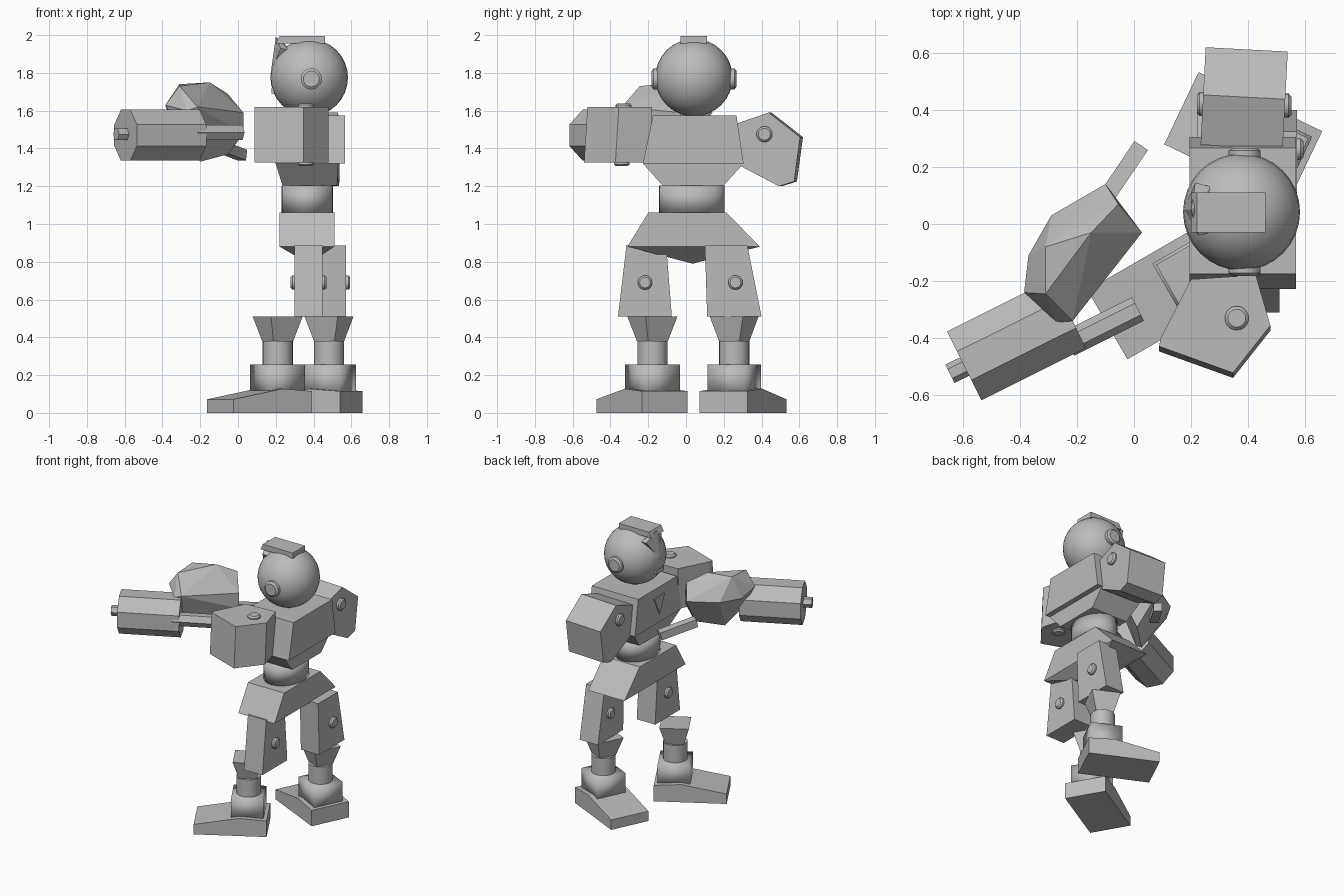
import bpy, bmesh, math
from mathutils import Vector, Matrix

cube = bpy.data.objects.get("Cube")
if cube:
    bpy.data.objects.remove(cube)

grey = bpy.data.materials.new("plain_grey")
grey.use_nodes = True
grey.diffuse_color = (0.5, 0.5, 0.5, 1)
grey.node_tree.nodes["Principled BSDF"].inputs["Base Color"].default_value = (0.5, 0.5, 0.5, 1)


def finish(name, bm, smooth=0):
    """Store a bmesh as an object; edges sharper than the smooth angle stay hard."""
    bmesh.ops.recalc_face_normals(bm, faces=bm.faces)
    for f in bm.faces:
        f.smooth = smooth > 0
    for e in bm.edges:
        e.smooth = e.calc_face_angle(0) < math.radians(smooth)
    me = bpy.data.meshes.new(name)
    bm.to_mesh(me)
    bm.free()
    me.materials.append(grey)
    ob = bpy.data.objects.new(name, me)
    bpy.context.collection.objects.link(ob)
    return ob


def solid(name, points, smooth=0):
    """Convex solid around a few corner points."""
    bm = bmesh.new()
    for p in points:
        bm.verts.new(p)
    res = bmesh.ops.convex_hull(bm, input=bm.verts)
    loose = [v for v in bm.verts if not v.link_faces]
    bmesh.ops.delete(bm, geom=loose, context='VERTS')
    bmesh.ops.dissolve_limit(bm, angle_limit=0.01, verts=bm.verts, edges=bm.edges)
    return finish(name, bm, smooth)


def block(name, low, high):
    """Tapered box between two rectangles (x0, x1, y0, y1, z)."""
    return solid(name, [(x, y, r[4]) for r in (low, high) for x in r[:2] for y in r[2:4]])


def rod(name, a, b, r1, r2, sides, turn=0, smooth=0, stretch=1):
    """Prism or frustum with the given number of sides from a to b."""
    a, b = Vector(a), Vector(b)
    d = (b - a).normalized()
    u = Vector((1, 0, 0)) if abs(d.z) > 0.99 else d.cross(Vector((0, 0, 1))).normalized()
    v = Vector((0, 1, 0)) if abs(d.z) > 0.99 else u.cross(d)
    pts = []
    for c, r in ((a, r1), (b, r2)):
        for i in range(sides):
            t = turn + math.tau * i / sides
            pts.append(c + r * (u * math.cos(t) + v * stretch * math.sin(t)))
    return solid(name, pts, smooth)


def hub(name, pos, direction, r=0.042):
    """Round rivet cap with a softened rim."""
    p, d = Vector(pos), Vector(direction)
    rod(name + "_rim", p - d * 0.02, p + d * 0.012, r, r, 20, smooth=40)
    rod(name + "_cap", p + d * 0.012, p + d * 0.022, r, r * 0.75, 20, smooth=30)


# Torso, waist and pelvis
block("chest", (0.195, 0.567, -0.228, 0.305, 1.32), (0.195, 0.567, -0.175, 0.267, 1.575))
block("abdomen", (0.235, 0.525, -0.125, 0.2, 1.205), (0.2, 0.53, -0.228, 0.305, 1.32))
rod("waist", (0.366, 0.03, 1.06), (0.366, 0.03, 1.205), 0.136, 0.136, 32, smooth=179, stretch=1.27)
block("pelvis", (0.22, 0.51, -0.31, 0.39, 0.88), (0.22, 0.51, -0.2, 0.215, 1.06))
solid("pelvis_underside", [(x, y, 0.88) for x in (0.22, 0.51) for y in (-0.31, 0.39)]
      + [(0.375, 0.035, 0.79)])
solid("chest_plate", [(x, y, z) for x in (0.189, 0.2)
                      for y, z in ((-0.03, 1.51), (0.09, 1.51), (0.03, 1.38))])

# Head with ears, crest and brow fin
bm = bmesh.new()
bmesh.ops.create_uvsphere(bm, u_segments=32, v_segments=16, radius=0.205,
                          matrix=Matrix.Translation((0.377, 0.042, 1.775)))
finish("head", bm, 60)
for side, y in (("right", -0.16), ("left", 0.245)):
    hub(side + "_ear", (0.388, y, 1.768), (0, math.copysign(1, y), 0), 0.056)
block("crest", (0.2, 0.46, -0.03, 0.11, 1.955), (0.22, 0.46, -0.03, 0.11, 1.995))
solid("brow_fin", [(0.2, 0.05, 1.99), (0.215, 0.145, 1.93), (0.225, -0.04, 1.93),
                   (0.172, 0.05, 1.79), (0.27, 0.13, 1.92), (0.27, -0.03, 1.92),
                   (0.25, 0.05, 1.95)])
solid("mouth", [(x, y, z) for x in (0.178, 0.24) for y in (0, 0.085) for z in (1.69, 1.72)])

# Legs: thigh, knee funnel, shin, ankle and foot turned outward
legs = {
    "right": dict(low=(0.3, 0.447, -0.36, -0.075, 0.51), high=(0.3, 0.447, -0.315, -0.105, 0.89),
                  hub_y=-0.217, ankle=(0.21, -0.178), turn=math.radians(210)),
    "left": dict(low=(0.425, 0.572, 0.112, 0.4, 0.51), high=(0.425, 0.572, 0.1, 0.325, 0.885),
                 hub_y=0.262, ankle=(0.482, 0.255), turn=math.radians(154.5)),
}
for side, leg in legs.items():
    block(side + "_thigh", leg["low"], leg["high"])
    for i, d in enumerate((-1, 1)):
        hub(f"{side}_thigh_hub_{i}", (leg["low"][i], leg["hub_y"], 0.69), (d, 0, 0), 0.038)
    x, y = leg["ankle"]
    t = leg["turn"]
    rod(side + "_knee", (x, y, 0.38), (x, y, 0.51), 0.085, 0.137, 4, t + math.pi / 4)
    rod(side + "_shin", (x, y, 0.24), (x, y, 0.38), 0.08, 0.08, 24, smooth=40)
    rod(side + "_ankle", (x, y, 0.09), (x, y, 0.255), 0.151, 0.151, 4, t + math.pi / 4, 179)
    frame = Matrix.Translation((x, y, 0)) @ Matrix.Rotation(t, 4, 'Z')
    profile = ((0.35, 0), (0.35, 0.072), (0.05, 0.128), (-0.13, 0.115), (-0.13, 0))
    solid(side + "_foot", [frame @ Vector((u, v, z)) for u, z in profile for v in (-0.14, 0.14)])

# Left upper arm: six-sided slab lying along x
left_arm = ((0.27, 1.53), (0.445, 1.59), (0.612, 1.46), (0.58, 1.225), (0.5, 1.2), (0.29, 1.31))
turn = Matrix.Rotation(math.radians(-3), 3, 'Z')
centre = Vector((0.386, 0.44, 0))
solid("left_upper_arm", [turn @ (Vector((x, y, z)) - centre) + centre
                         for x in (0.242, 0.53) for y, z in left_arm])
hub("left_arm_hub_front", (0.242, 0.42, 1.475), (-1, 0, 0))
hub("left_arm_hub_back", (0.53, 0.415, 1.475), (1, 0, 0))

# Right upper arm: slab standing upright, leaning slightly
right_arm = ((0.2, -0.195), (0.427, -0.18), (0.478, -0.357), (0.347, -0.523), (0.088, -0.43),
             (0.094, -0.4))
solid("right_upper_arm", [(x, y + (z - 1.6) * 0.06, z) for z in (1.325, 1.62) for x, y in right_arm])
hub("right_arm_hub_top", (0.36, -0.33, 1.617), (0, 0, 1))
hub("right_arm_hub_bottom", (0.36, -0.34, 1.328), (0, 0, -1))

# Right forearm: octagonal barrel with elbow bar and small tip
rod("right_forearm", (-0.595, -0.497, 1.47), (-0.228, -0.314, 1.47), 0.146, 0.146, 8, math.pi / 8)
rod("right_forearm_tip", (-0.645, -0.525, 1.475), (-0.57, -0.488, 1.475), 0.036, 0.036, 6)
rod("right_elbow_bar", (-0.23, -0.42, 1.485), (0.014, -0.298, 1.485), 0.046, 0.046, 6)

# Left forearm: faceted block with elbow bar
solid("left_forearm", [
    (-0.385, -0.24, 1.63), (-0.31, -0.245, 1.73), (-0.37, -0.11, 1.59), (-0.29, 0.03, 1.59),
    (-0.31, -0.08, 1.74), (-0.15, -0.03, 1.75), (-0.055, 0.07, 1.69), (-0.1, 0.14, 1.59),
    (0.028, -0.03, 1.59), (0.028, -0.03, 1.48), (-0.05, -0.03, 1.37), (-0.2, -0.16, 1.33),
    (-0.215, -0.34, 1.62), (-0.27, -0.345, 1.6), (-0.25, -0.28, 1.42)])
rod("left_elbow_bar", (-0.12, 0.06, 1.42), (0.022, 0.27, 1.365), 0.04, 0.04, 4, math.pi / 4)
